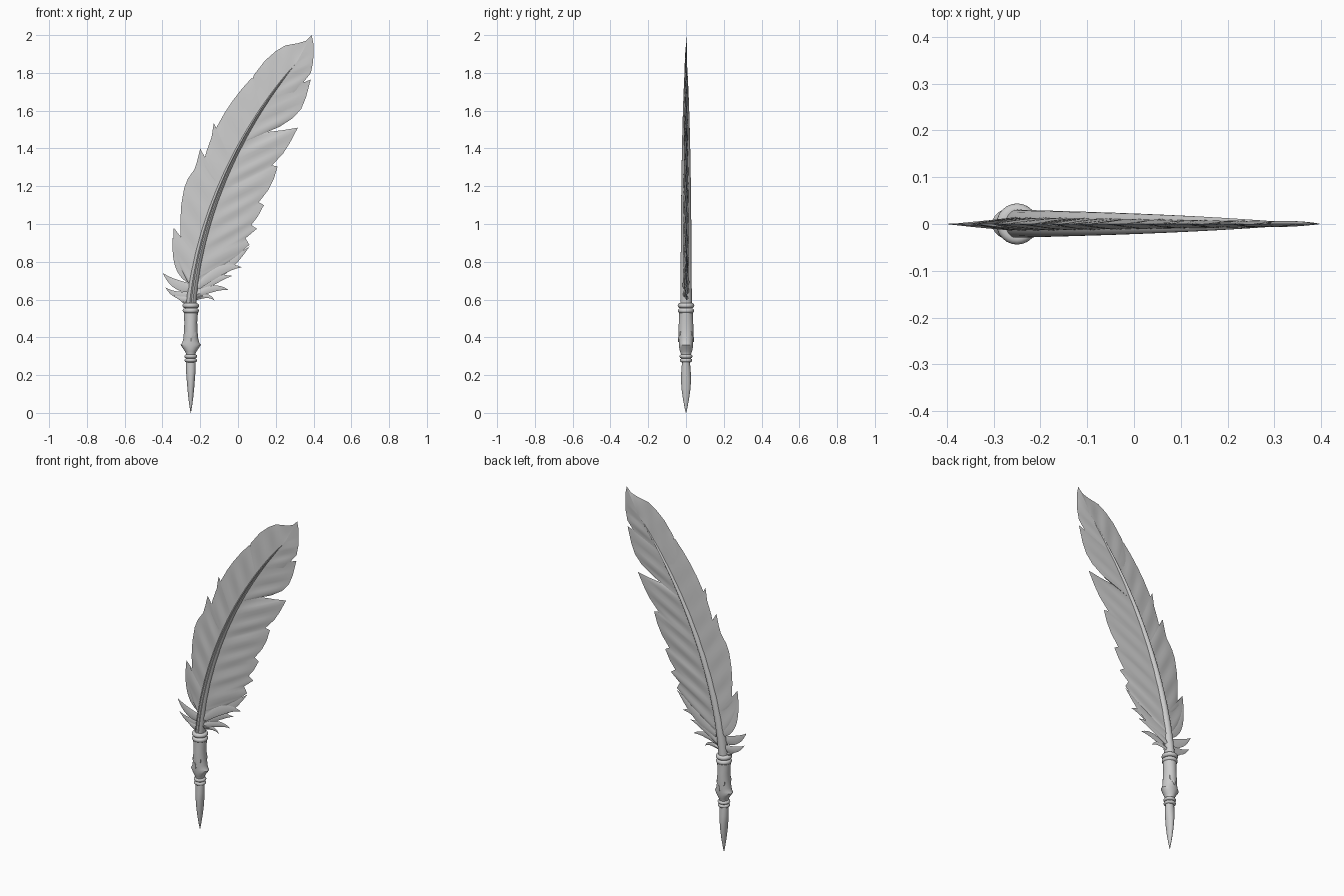
import bpy, bmesh, math
from mathutils import Vector

if "Cube" in bpy.data.objects:
    bpy.data.objects.remove(bpy.data.objects["Cube"])

grey = bpy.data.materials.new("light_grey")
grey.diffuse_color = (0.6, 0.6, 0.6, 1)
grey.use_nodes = True
grey.node_tree.nodes["Principled BSDF"].inputs["Base Color"].default_value = grey.diffuse_color
PX = -0.25  # x of the pen axis


def finish(name, bm, angle=40):
    bmesh.ops.remove_doubles(bm, verts=bm.verts, dist=0.00005)
    bmesh.ops.recalc_face_normals(bm, faces=bm.faces)
    me = bpy.data.meshes.new(name)
    bm.to_mesh(me)
    bm.free()
    ob = bpy.data.objects.new(name, me)
    bpy.context.collection.objects.link(ob)
    me.materials.append(grey)
    bpy.ops.object.select_all(action='DESELECT')
    ob.select_set(True)
    bpy.context.view_layer.objects.active = ob
    bpy.ops.object.shade_smooth_by_angle(angle=math.radians(angle))
    return ob


def loft(name, rings, angle=40):
    """Skin a list of closed rings of points and cap the ends."""
    bm = bmesh.new()
    vr = [[bm.verts.new(p) for p in r] for r in rings]
    n = len(vr[0])
    for a, b in zip(vr, vr[1:]):
        for i in range(n):
            bm.faces.new((a[i], a[(i + 1) % n], b[(i + 1) % n], b[i]))
    bm.faces.new(vr[0])
    bm.faces.new(vr[-1])
    return finish(name, bm, angle)


def lathe(name, rows, n=24, angle=40):
    """Rows of (z, half width in x, half width in y) around the pen axis."""
    rings = []
    for z, rx, ry in rows:
        rings.append([(PX + rx * math.cos(2 * math.pi * i / n),
                       ry * math.sin(2 * math.pi * i / n), z) for i in range(n)])
    return loft(name, rings, angle)


# Shaft curve
B = [Vector(p) for p in ((-0.25, 0, 0.56), (-0.2, 0, 1.1), (0.05, 0, 1.55), (0.31, 0, 1.855))]


def shaft(t):
    s = 1 - t
    return B[0] * s**3 + B[1] * 3 * s * s * t + B[2] * 3 * s * t * t + B[3] * t**3


SAMPLES = [shaft(i / 200) for i in range(201)]


def shaft_at(z):
    if z > B[3].z:
        return Vector((B[3].x + 0.87 * (z - B[3].z), 0, z))
    return min(SAMPLES, key=lambda p: abs(p.z - z))


# Pen point, grip and collars
lathe("nib", [(0, .001, .001), (.03, .006, .008), (.08, .013, .017), (.13, .018, .024),
              (.18, .022, .027), (.22, .025, .025), (.28, .026, .02)])
lathe("grip", [(.28, .024, .024), (.31, .024, .026), (.325, .03, .032), (.345, .044, .036),
               (.36, .054, .037), (.37, .046, .038), (.39, .04, .039), (.43, .036, .040),
               (.48, .034, .038), (.52, .037, .036), (.55, .037, .036)], angle=25)


def collar(name, z, r, h):
    lathe(name, [(z + h * math.sin(a), r - h + h * math.cos(a), r - h + h * math.cos(a))
                 for a in [math.pi * (k / 8 - .5) for k in range(9)]])


for k, (z, r, h) in enumerate([(.278, .033, .010), (.299, .034, .010),
                               (.541, .043, .013), (.568, .044, .013)]):
    collar("collar_%d" % (k + 1), z, r, h)

# Raised V ornament on the front and back of the grip
for side, label in ((-1, "front"), (1, "back")):
    bm = bmesh.new()
    for mx in (-1, 1):
        prof = [(0, .375), (.026, .415), (.026, .432), (0, .395)]
        lo = [bm.verts.new((PX + mx * x, side * .022, z)) for x, z in prof]
        hi = [bm.verts.new((PX + mx * x, side * (.043 - .45 * x), z)) for x, z in prof]
        bm.faces.new(hi)
        bm.faces.new(lo)
        for i in range(4):
            j = (i + 1) % 4
            bm.faces.new((lo[i], lo[j], hi[j], hi[i]))
    finish("grip_ornament_" + label, bm, 30)

# Tapering shaft with a shallow groove down its front
rings = []
for i in range(41):
    t = i / 40
    c = shaft(t)
    d = (shaft(min(1, t + .01)) - shaft(max(0, t - .01))).normalized()
    side = Vector((d.z, 0, -d.x))
    rx = .024 * (1 - t) ** 0.9 + .003
    ry = .031 - .009 * t - .017 * t**3
    ring = []
    for k in range(20):
        a = 2 * math.pi * k / 20
        groove = 0.75 if k == 15 else 1
        ring.append(c + side * rx * math.cos(a) + Vector((0, ry * math.sin(a) * groove, 0)))
    rings.append(ring)
loft("shaft", rings)

# Vane outlines in (x, z) from base to tip, notches included
LEFT = [(-.26, .68), (-.3, .76), (-.325, .82), (-.344, .89), (-.34, .98), (-.325, .92),
        (-.298, .865), (-.303, .93), (-.305, 1.02), (-.3, 1.105), (-.285, 1.19), (-.265, 1.24),
        (-.23, 1.29), (-.217, 1.33), (-.2, 1.4), (-.195, 1.33), (-.178, 1.28), (-.182, 1.33),
        (-.165, 1.39), (-.14, 1.46), (-.128, 1.535), (-.12, 1.5), (-.07, 1.59), (-.03, 1.65),
        (.02, 1.715), (.074, 1.775), (.05, 1.7), (.04, 1.635), (.055, 1.7), (.085, 1.79),
        (.143, 1.865), (.2, 1.915), (.25, 1.945), (.317, 1.957), (.36, 1.97), (.39, 2.0)]
RIGHT = [(-.17, .68), (-.1, .76), (-.05, .8), (0, .835), (.06, .89), (.04, .925), (.1, .975),
         (.07, .995), (.105, 1.04), (.137, 1.1), (.11, 1.115), (.16, 1.18), (.19, 1.24),
         (.21, 1.305), (.18, 1.31), (.24, 1.375), (.275, 1.43), (.317, 1.51), (.24, 1.497),
         (.148, 1.486), (.22, 1.515), (.29, 1.56), (.335, 1.61), (.36, 1.67), (.385, 1.765),
         (.35, 1.735), (.31, 1.7), (.35, 1.755), (.386, 1.8), (.398, 1.86), (.4, 1.95), (.39, 2.0)]


def vane(name, outline, slant):
    """Strips of barbs from the shaft out to the outline, thin at the edge."""
    pts = []
    for (x0, z0), (x1, z1) in zip(outline, outline[1:]):
        for k in range(3):
            pts.append((x0 + (x1 - x0) * k / 3, z0 + (z1 - z0) * k / 3))
    pts.append(outline[-1])
    bm = bmesh.new()
    cols, top, n = [], 0.6, 8
    for x, z in pts:
        top = max(top, min(B[3].z, z - slant * abs(x - shaft_at(z).x)))
        root = shaft_at(top)
        end = Vector((x, 0, z))
        thick = .015 - .009 * max(0, (top - .6) / 1.25) ** 2
        col = []
        for j in range(n + 1):
            f = j / n
            p = root.lerp(end, f)
            h = thick * (1 - f) ** .8
            wave = .003 * math.sin(top * 55) * f * (1 - f) * 3
            col.append([bm.verts.new((p.x, s * h + wave, p.z)) for s in (-1, 1)])
        cols.append(col)
    for a, b in zip(cols, cols[1:]):
        for j in range(n):
            for s in (0, 1):
                bm.faces.new((a[j][s], a[j + 1][s], b[j + 1][s], b[j][s]))
    bmesh.ops.dissolve_degenerate(bm, dist=.00005, edges=bm.edges)
    finish(name, bm, 35)


vane("left_vane", LEFT, 1.0)
vane("right_vane", RIGHT, 0.6)


# Curled downy tufts at the base: root, bend, tip, half width, y offset
def tuft(name, root, bend, tip, w, y):
    rings = []
    for i in range(13):
        t = i / 12
        P = [Vector((p[0], 0, p[1])) for p in (root, bend, tip)]
        c = P[0] * (1 - t)**2 + P[1] * 2 * t * (1 - t) + P[2] * t * t
        d = ((P[1] - P[0]) * (1 - t) + (P[2] - P[1]) * t).normalized()
        side = Vector((d.z, 0, -d.x))
        r = w * (math.sin(math.pi * (.25 + .75 * t)) + .01)
        h = .008 * (1 - t) + .0006
        c.y = y * (1 - t)
        rings.append([c + side * r, c + Vector((0, h, 0)), c - side * r, c - Vector((0, h, 0))])
    loft(name, rings, 50)


TUFTS = [((-.23, .70), (-.32, .74), (-.345, .93), .03, .008),
         ((-.23, .66), (-.33, .66), (-.397, .74), .026, -.008),
         ((-.235, .63), (-.32, .60), (-.385, .665), .02, .006),
         ((-.24, .605), (-.29, .59), (-.34, .625), .014, -.006),
         ((-.24, .59), (-.28, .575), (-.31, .60), .009, .004),
         ((-.21, .69), (-.08, .74), (.06, .88), .03, .010),
         ((-.215, .67), (-.08, .79), (.02, .77), .026, -.010),
         ((-.22, .64), (-.12, .72), (-.03, .725), .02, .008),
         ((-.23, .62), (-.12, .68), (-.05, .65), .018, -.008),
         ((-.235, .60), (-.16, .64), (-.125, .595), .012, .005)]
for k, args in enumerate(TUFTS):
    tuft("tuft_%d" % (k + 1), *args)
